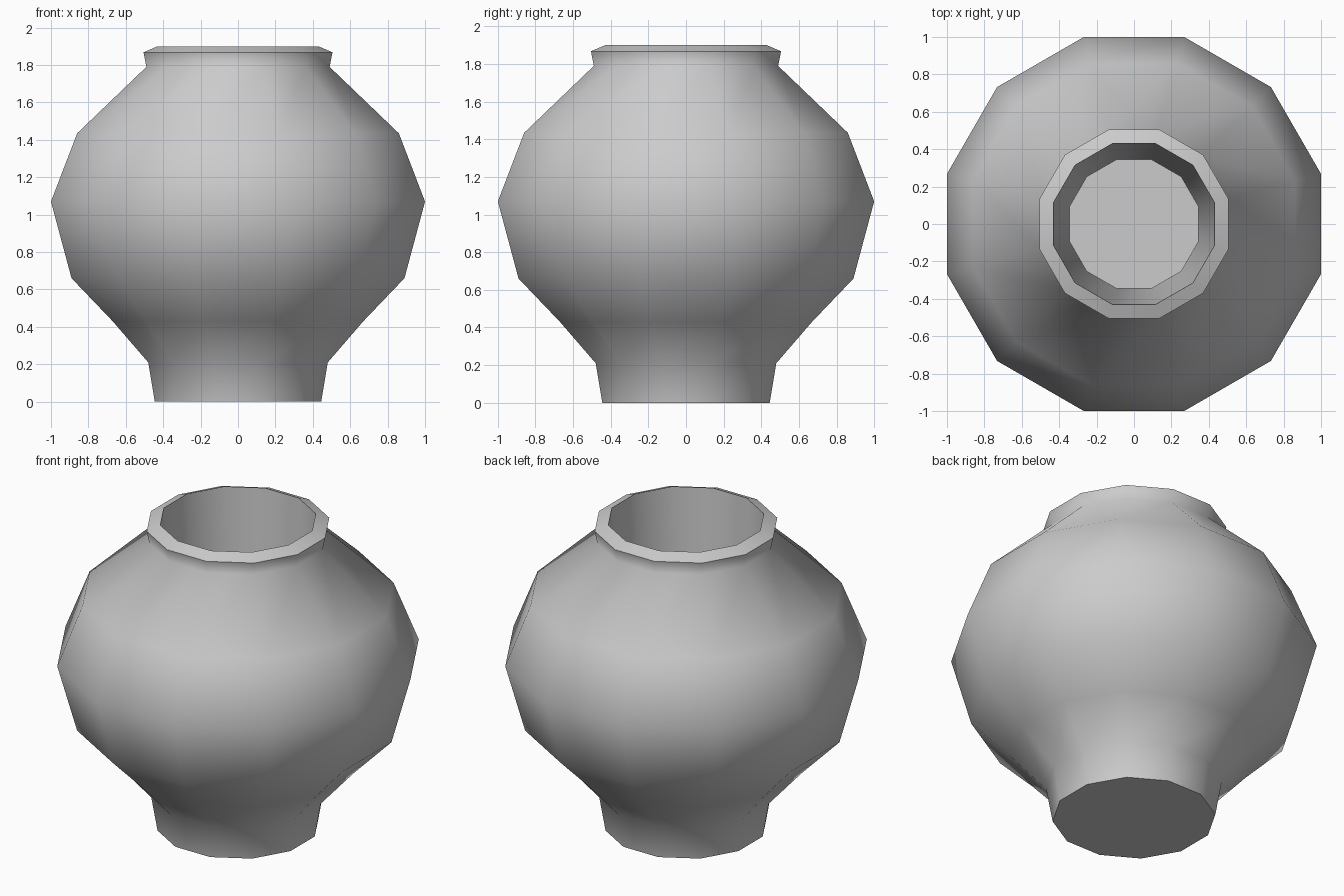
import bpy, bmesh, math

if "Cube" in bpy.data.objects:
    bpy.data.objects.remove(bpy.data.objects["Cube"])

SIDES = 12
# Profile as (half width across flats, height): base, belly, neck, rim, then inside down to floor
PROFILE = [(0.445, 0.0), (0.48, 0.21), (0.67, 0.43), (0.89, 0.66), (1.0, 1.07),
           (0.86, 1.435), (0.49, 1.79), (0.505, 1.868), (0.43, 1.90), (0.345, 0.1)]

bm = bmesh.new()


def ring(half_width, z):
    r = half_width / math.cos(math.pi / SIDES)
    return [bm.verts.new((r * math.cos((i + 0.5) * math.tau / SIDES),
                          r * math.sin((i + 0.5) * math.tau / SIDES), z))
            for i in range(SIDES)]


# Walls
rings = [ring(w, z) for w, z in PROFILE]
for a, b in zip(rings, rings[1:]):
    for i in range(SIDES):
        j = (i + 1) % SIDES
        bm.faces.new((a[i], a[j], b[j], b[i]))

# Underside and inner floor
bm.faces.new(rings[0][::-1])
bm.faces.new(rings[-1])
bmesh.ops.recalc_face_normals(bm, faces=bm.faces)

mesh = bpy.data.meshes.new("vase")
bm.to_mesh(mesh)
bm.free()
vase = bpy.data.objects.new("vase", mesh)
bpy.context.collection.objects.link(vase)

# Smooth body, sharp rim and base
bpy.context.view_layer.objects.active = vase
vase.select_set(True)
bpy.ops.object.shade_smooth_by_angle(angle=math.radians(62))
